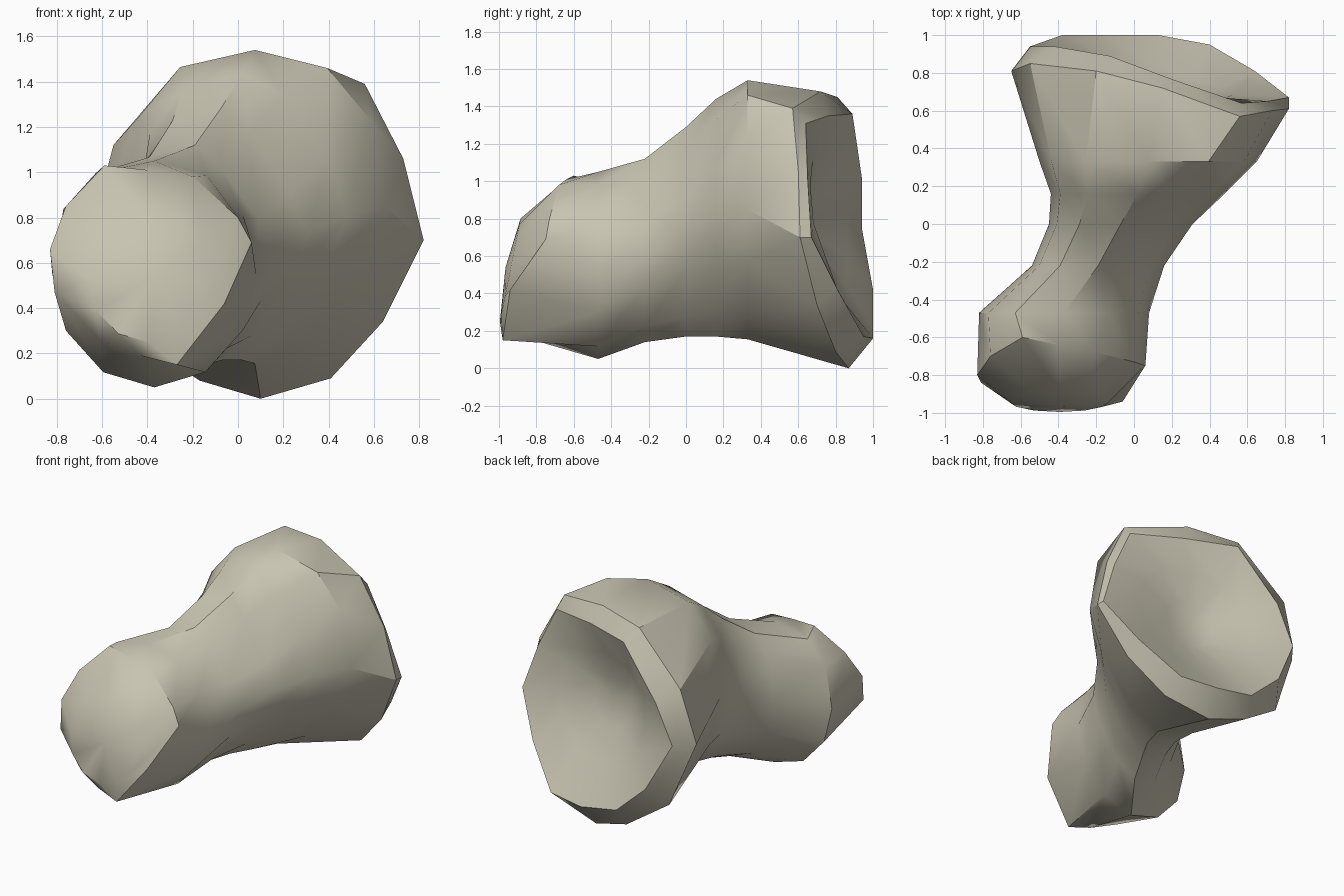
import bpy, bmesh, math

cube = bpy.data.objects.get("Cube")
if cube:
    bpy.data.objects.remove(cube, do_unlink=True)

SIDES = 12

# Uneven edges, each running from the +x side over the top and round
FACE_EDGE = [
    (.06, -.75, .69), (0, -.73, .8), (-.2, -.68, .98), (-.4, -.64, 1.01),
    (-.59, -.6, 1.03), (-.76, -.7, .85), (-.83, -.8, .66), (-.81, -.84, .47),
    (-.61, -.9, .26), (-.43, -.95, .19), (-.27, -.98, .15), (-.06, -.94, .42)]
OUTER_LIP = [
    (.82, .61, .7), (.73, .6, 1.06), (.56, .57, 1.39), (.15, .72, 1.48),
    (-.2, .81, 1.45), (-.55, .85, 1.12), (-.65, .81, .74), (-.47, .86, .28),
    (-.17, .91, .08), (.1, .87, 0), (.41, .8, .09), (.64, .7, .34)]
CUP_RIM = [
    (.82, .67, .7), (.71, .65, 1.02), (.57, .64, 1.31), (.22, .76, 1.35),
    (-.13, .89, 1.36), (-.42, .94, 1.02), (-.55, .94, .75), (-.38, 1, .42),
    (-.15, 1, .21), (.13, 1, .16), (.4, .95, .17), (.64, .81, .42)]


def add_ring(bm, points):
    return [bm.verts.new(p) for p in points]


def section(y, left, right, bottom, top, upper=.85, lower=1, slope_x=0, slope_z=0):
    """Rounded outline; high upper or lower values flatten the +x corners."""
    cx, cz = (left + right) / 2, (bottom + top) / 2
    points = []
    for i in range(SIDES):
        a = math.tau * i / SIDES
        c, s = math.cos(a), math.sin(a)
        if c > .01:
            power = upper if s > 0 else lower
        else:
            power = .8 if s > 0 else 1
        dx = math.copysign(abs(c) ** power, c) * (right - left) / 2
        dz = math.copysign(abs(s) ** power, s) * (top - bottom) / 2
        points.append((cx + dx, y + slope_x * dx + slope_z * dz, cz + dz))
    return points


def add_cap(bm, ring, tip):
    v = bm.verts.new(tip)
    for i in range(SIDES):
        bm.faces.new((ring[i], ring[(i + 1) % SIDES], v))


# Loft the bone from the domed face to the cup
outlines = [
    section(-.94, -.66, -.13, .25, .8, slope_z=.2),    # domed face
    FACE_EDGE,
    section(-.47, -.82, .08, .05, 1.05, .95),          # small head
    section(-.22, -.54, .16, .14, 1.12, 1.6, 1.3),     # waist
    section(0, -.45, .31, .17, 1.29, 1.7, 1.5),
    section(.16, -.44, .48, .17, 1.44, 1.3, 1.5),      # flare
    section(.33, -.5, .65, .155, 1.54, .85, 1.3),      # top ridge
    OUTER_LIP,
    CUP_RIM,
    # shallow dish with a small pit
    section(.77, -.28, .52, .4, 1.15, slope_x=-.22, slope_z=-.13),
    section(.67, -.07, .27, .62, .96, slope_x=-.15, slope_z=-.1),
]
bm = bmesh.new()
rings = [add_ring(bm, points) for points in outlines]
for a, b in zip(rings, rings[1:]):
    for i in range(SIDES):
        j = (i + 1) % SIDES
        bm.faces.new((a[i], a[j], b[j], b[i]))
add_cap(bm, rings[0], (-.37, -.965, .54))
add_cap(bm, rings[-1], (.1, .65, .79))
bmesh.ops.recalc_face_normals(bm, faces=bm.faces)

mesh = bpy.data.meshes.new("bone")
bm.to_mesh(mesh)
bm.free()
bone = bpy.data.objects.new("bone", mesh)
bpy.context.collection.objects.link(bone)

# Bone colour
mat = bpy.data.materials.new("warm_grey_bone")
mat.use_nodes = True
colour = (0.58, 0.55, 0.44, 1.0)
mat.diffuse_color = colour
mat.node_tree.nodes["Principled BSDF"].inputs["Base Color"].default_value = colour
mesh.materials.append(mat)

# Smooth shading with sharp edges kept
bpy.ops.object.select_all(action="DESELECT")
bone.select_set(True)
bpy.context.view_layer.objects.active = bone
bpy.ops.object.shade_smooth_by_angle(angle=math.radians(35))
